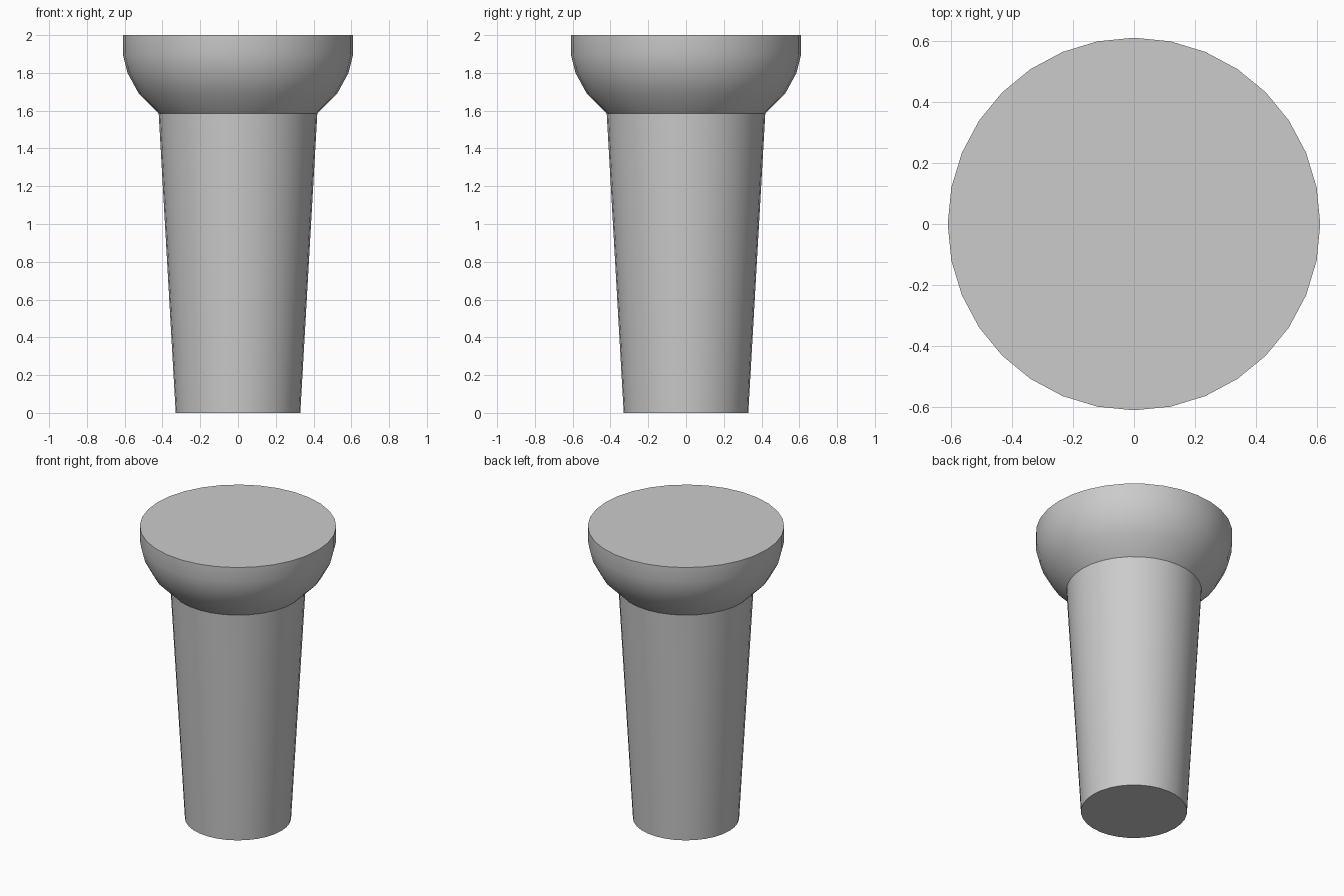
import bpy
import bmesh
from math import cos, sin, pi, radians

cube = bpy.data.objects.get("Cube")
if cube:
    bpy.data.objects.remove(cube, do_unlink=True)

SIDES = 32

grey = bpy.data.materials.new("light_grey")
grey.use_nodes = True
colour = (0.6, 0.6, 0.6, 1)
grey.diffuse_color = colour
grey.node_tree.nodes["Principled BSDF"].inputs["Base Color"].default_value = colour


def turned(name, profile):
    """Closed solid of revolution from (radius, height) points, bottom to top."""
    bm = bmesh.new()
    rings = [[bm.verts.new((r * cos(2 * pi * i / SIDES), r * sin(2 * pi * i / SIDES), z))
              for i in range(SIDES)] for r, z in profile]
    for low, high in zip(rings, rings[1:]):
        for i in range(SIDES):
            j = (i + 1) % SIDES
            bm.faces.new((low[i], low[j], high[j], high[i]))
    bm.faces.new(rings[0][::-1])
    bm.faces.new(rings[-1])
    mesh = bpy.data.meshes.new(name)
    bm.to_mesh(mesh)
    bm.free()
    mesh.materials.append(grey)
    obj = bpy.data.objects.new(name, mesh)
    bpy.context.collection.objects.link(obj)
    bpy.ops.object.select_all(action="DESELECT")
    obj.select_set(True)
    bpy.context.view_layer.objects.active = obj
    bpy.ops.object.shade_smooth_by_angle(angle=radians(30))
    return obj


# Tapered shaft and rounded, flat-topped head in one continuous skin
turned("peg", [(0.33, 0), (0.42, 1.585), (0.525, 1.69),
               (0.585, 1.8), (0.61, 1.9), (0.61, 2)])
